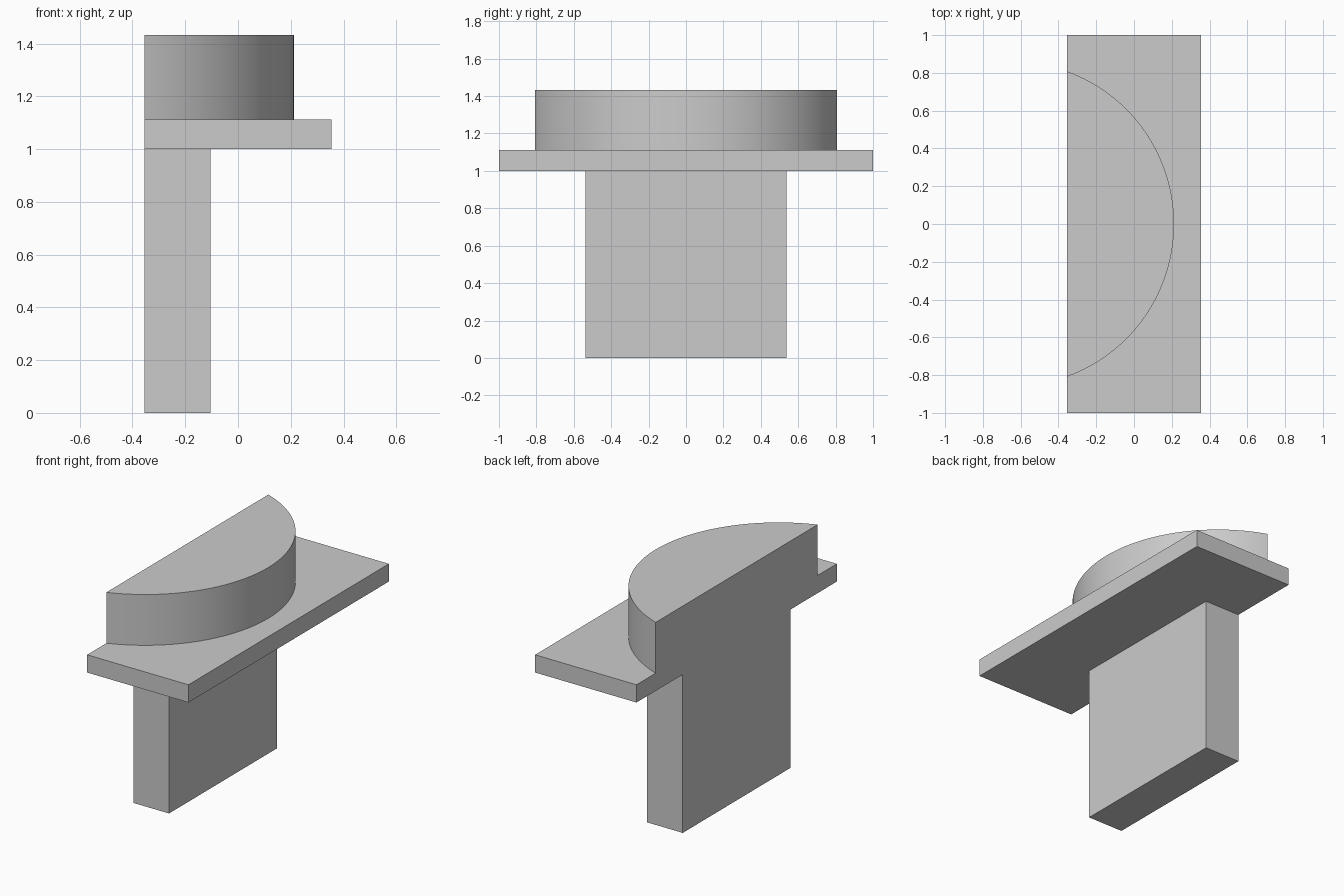
import bpy
import bmesh
import math

cube = bpy.data.objects.get("Cube")
if cube:
    bpy.data.objects.remove(cube, do_unlink=True)

# Single material
GREY = (0.6, 0.6, 0.6, 1.0)
mat = bpy.data.materials.new("light_grey")
mat.use_nodes = True
mat.diffuse_color = GREY
mat.node_tree.nodes["Principled BSDF"].inputs["Base Color"].default_value = GREY

BACK = -0.354  # shared flat plane of all three parts


def prism(name, outline, z0, z1):
    """Extrude an anticlockwise xy outline from z0 up to z1."""
    mesh = bpy.data.meshes.new(name)
    bm = bmesh.new()
    base = bm.faces.new([bm.verts.new((x, y, z0)) for x, y in outline])
    top = bmesh.ops.extrude_face_region(bm, geom=[base], use_keep_orig=True)
    verts = [v for v in top["geom"] if isinstance(v, bmesh.types.BMVert)]
    bmesh.ops.translate(bm, verts=verts, vec=(0, 0, z1 - z0))
    bmesh.ops.recalc_face_normals(bm, faces=bm.faces)
    bm.to_mesh(mesh)
    bm.free()
    mesh.materials.append(mat)
    obj = bpy.data.objects.new(name, mesh)
    bpy.context.collection.objects.link(obj)
    return obj


def rectangle(x1, half_y):
    return [(BACK, -half_y), (x1, -half_y), (x1, half_y), (BACK, half_y)]


def arc_segment(x1, half_y, steps=64):
    """Circular segment whose chord lies on the back plane."""
    rise = x1 - BACK
    radius = (half_y ** 2 + rise ** 2) / (2 * rise)
    half_angle = math.asin(half_y / radius)
    angles = [half_angle * (2 * i / steps - 1) for i in range(steps + 1)]
    return [(x1 - radius + radius * math.cos(a), radius * math.sin(a)) for a in angles]


# Upright tongue, flat flange and rounded head
prism("tongue", rectangle(-0.105, 0.538), 0.0, 1.0)
prism("flange", rectangle(0.354, 1.0), 1.0, 1.112)
head = prism("rounded_head", arc_segment(0.212, 0.808), 1.112, 1.433)

# Smooth the curved wall, keep its rims sharp
bpy.ops.object.select_all(action="DESELECT")
head.select_set(True)
bpy.context.view_layer.objects.active = head
bpy.ops.object.shade_smooth_by_angle(angle=math.radians(30))
